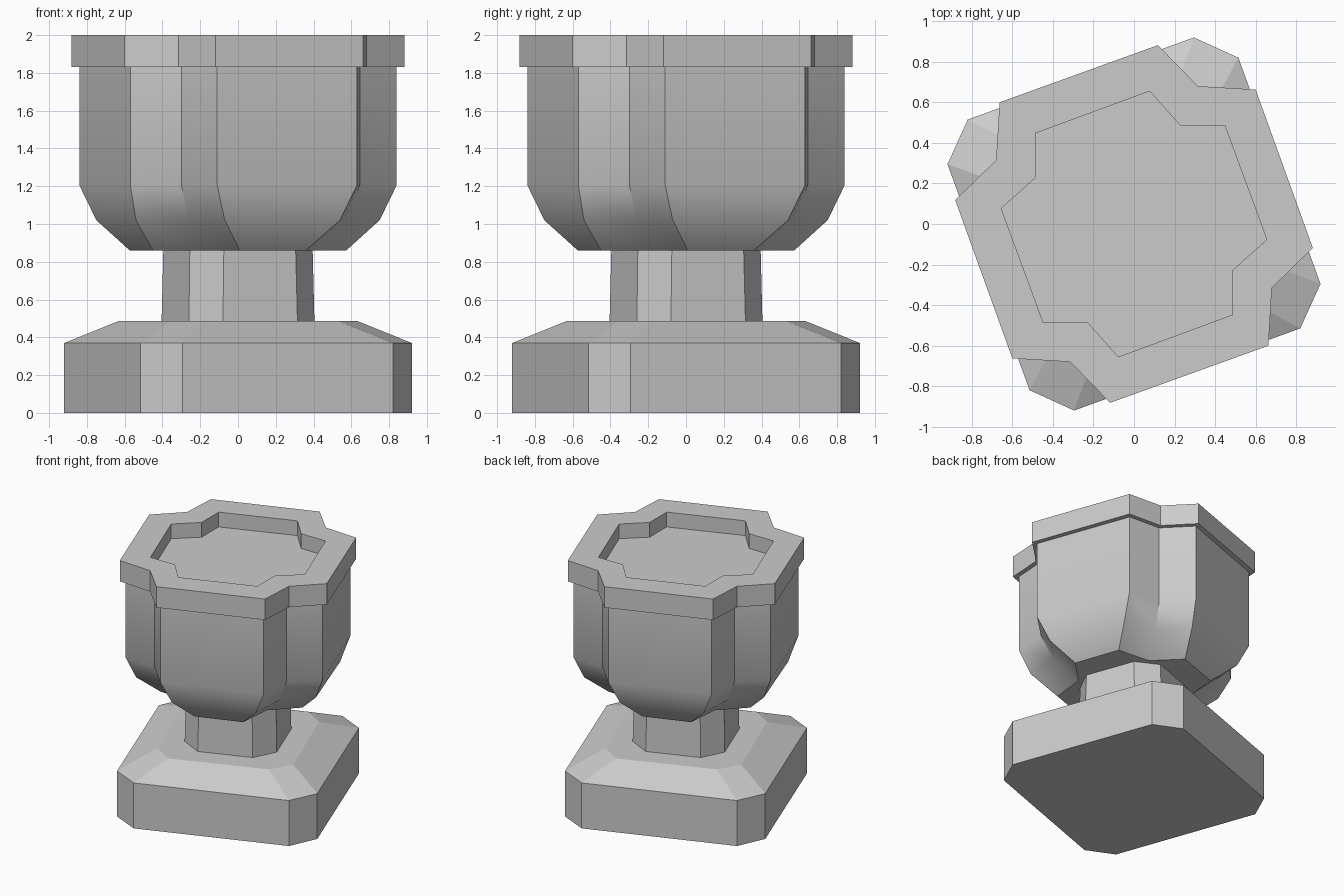
import bpy
import bmesh
import math

if "Cube" in bpy.data.objects:
    bpy.data.objects.remove(bpy.data.objects["Cube"])


def ring(points):
    """Repeat one corner's points four times around z."""
    out, pts = [], list(points)
    for _ in range(4):
        out += pts
        pts = [(y, -x) for x, y in pts]
    return out


def loft(name, sections, smooth=False):
    """Closed solid through (z, corner points) sections."""
    bm = bmesh.new()
    loops = [[bm.verts.new((x, y, z)) for x, y in ring(pts)] for z, pts in sections]
    for a, b in zip(loops, loops[1:]):
        n = len(a)
        for i in range(n):
            j = (i + 1) % n
            bm.faces.new((a[i], a[j], b[j], b[i]))
    bm.faces.new(loops[0])
    bm.faces.new(loops[-1])
    bmesh.ops.recalc_face_normals(bm, faces=bm.faces)
    mesh = bpy.data.meshes.new(name)
    bm.to_mesh(mesh)
    bm.free()
    obj = bpy.data.objects.new(name, mesh)
    bpy.context.collection.objects.link(obj)
    if smooth:
        bpy.ops.object.select_all(action='DESELECT')
        obj.select_set(True)
        bpy.context.view_layer.objects.active = obj
        bpy.ops.object.shade_smooth_by_angle(angle=math.radians(30))
    return obj


# Plinth: chamfered square with a sloping top
plinth = [(0.295, 0.92), (0.515, 0.82)]
loft("plinth", [
    (0.0, plinth),
    (0.37, plinth),
    (0.487, [(0.19, 0.63), (0.36, 0.53)]),
])

# Stem: slightly tapered octagon
loft("stem", [
    (0.47, [(0.08, 0.405), (0.26, 0.315)]),
    (0.87, [(0.075, 0.395), (0.255, 0.305)]),
])

# Bowl: notched outline, rounded underside, overhanging rim, shallow recess
body = [(0.11, 0.84), (0.30, 0.645), (0.57, 0.63)]
rim = [(0.118, 0.882), (0.315, 0.68), (0.60, 0.663)]
recess = [(0.077, 0.655), (0.227, 0.487), (0.447, 0.487)]
loft("bowl", [
    (0.86, [(-0.01, 0.573), (0.18, 0.385), (0.45, 0.36)]),
    (1.02, [(0.07, 0.75), (0.26, 0.56), (0.54, 0.54)]),
    (1.205, body),
    (1.83, body),
    (1.83, rim),
    (2.0, rim),
    (2.0, recess),
    (1.88, recess),
], smooth=True)
